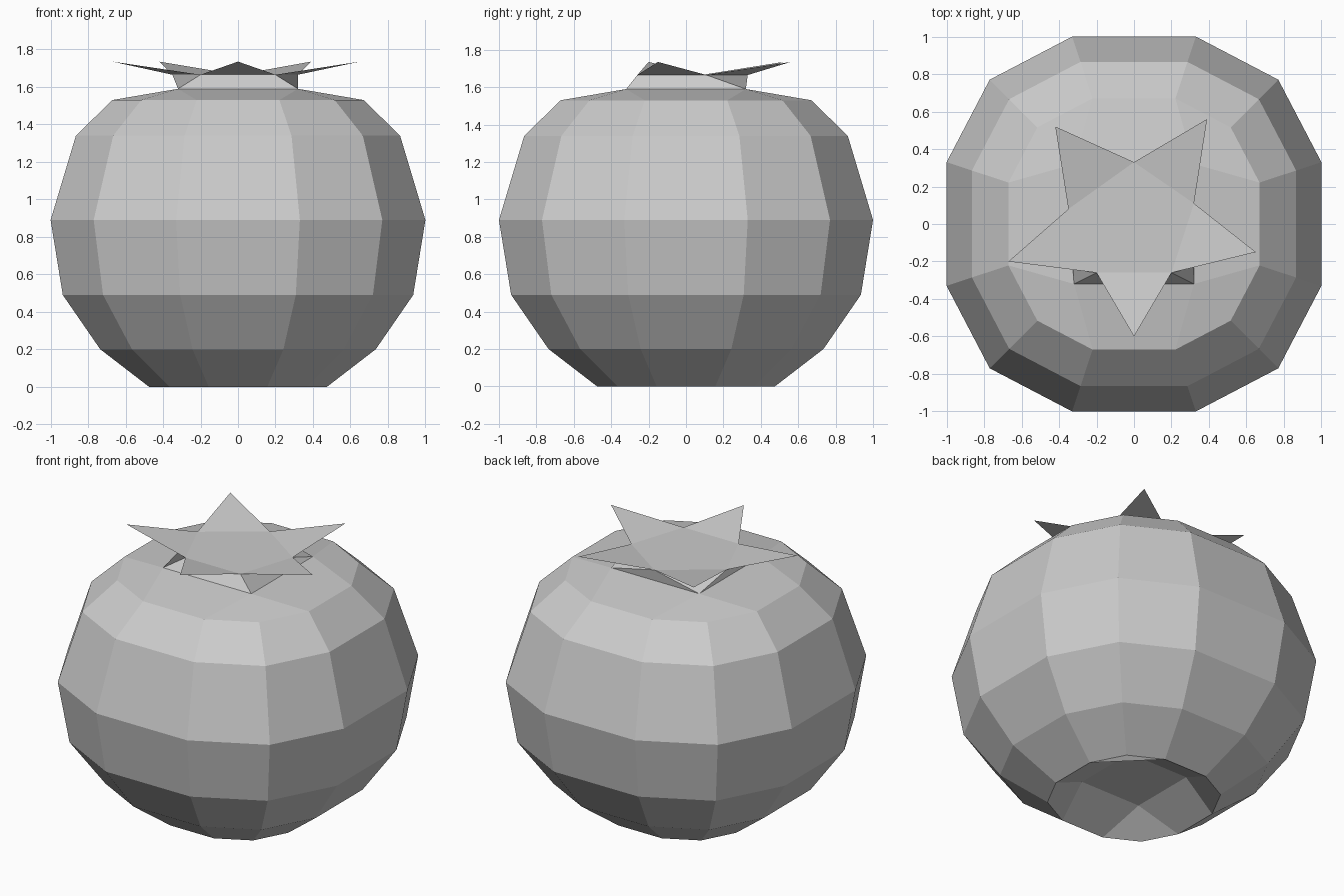
import bpy

if "Cube" in bpy.data.objects:
    bpy.data.objects.remove(bpy.data.objects["Cube"])


def make_object(name, verts, faces):
    mesh = bpy.data.meshes.new(name)
    mesh.from_pydata(verts, [], faces)
    mesh.update()
    obj = bpy.data.objects.new(name, mesh)
    bpy.context.collection.objects.link(obj)
    return obj


def turn(x, y, quarter):
    for _ in range(quarter):
        x, y = -y, x
    return x, y


# Fruit body: twelve-sided rounded-box rings, (radius, height)
profile = [(0.475, 0), (0.735, 0.2), (0.935, 0.49), (1.0, 0.89), (0.865, 1.34), (0.67, 1.53)]
unit_ring = [turn(x, y, q) for q in range(4)
             for x, y in ((1, -0.33), (1, 0.33), (0.77, 0.77))]
verts = [(x * r, y * r, z) for r, z in profile for x, y in unit_ring]
faces = []
for k in range(len(profile) - 1):
    for i in range(12):
        a, b = k * 12 + i, k * 12 + (i + 1) % 12
        faces.append((a, b, b + 12, a + 12))


# Grid caps: dented base and raised top, each around a small square
def add_cap(start, half, z, flip):
    base = len(verts)
    verts.extend((*turn(half, half, q), z) for q in range(4))
    for q in range(4):
        r = [start + (3 * q + n) % 12 for n in range(4)]
        inner, before = base + q, base + (q - 1) % 4
        for f in ((inner, r[1], r[2], r[3]), (before, r[0], r[1], inner)):
            faces.append(f[::-1] if flip else f)
    return base


bottom = add_cap(0, 0.22, 0.13, True)
faces.append((bottom + 3, bottom + 2, bottom + 1, bottom))
add_cap(12 * (len(profile) - 1), 0.32, 1.59, False)
make_object("fruit_body", verts, faces)

# Leafy crown: square foot, pentagon top and five upturned leaf tips
foot = [(-0.32, -0.32), (0.32, -0.32), (0.32, 0.32), (-0.32, 0.32)]
pentagon = [(-0.2, -0.26), (0.2, -0.26), (0.32, 0.11), (0, 0.33), (-0.35, 0.08)]
tips = [(0, -0.6), (0.65, -0.15), (0.39, 0.56), (-0.42, 0.52), (-0.67, -0.2)]
crown = [(x, y, z) for pts, z in ((foot, 1.59), (pentagon, 1.665), (tips, 1.735))
         for x, y in pts]
crown_faces = [(0, 1, 5, 4), (1, 2, 6, 5), (2, 7, 6), (2, 3, 7), (3, 8, 7), (3, 0, 4, 8),
               (4, 5, 6, 7, 8)]
crown_faces += [(4 + i, 9 + i, 4 + (i + 1) % 5) for i in range(5)]
make_object("leafy_crown", crown, crown_faces)
